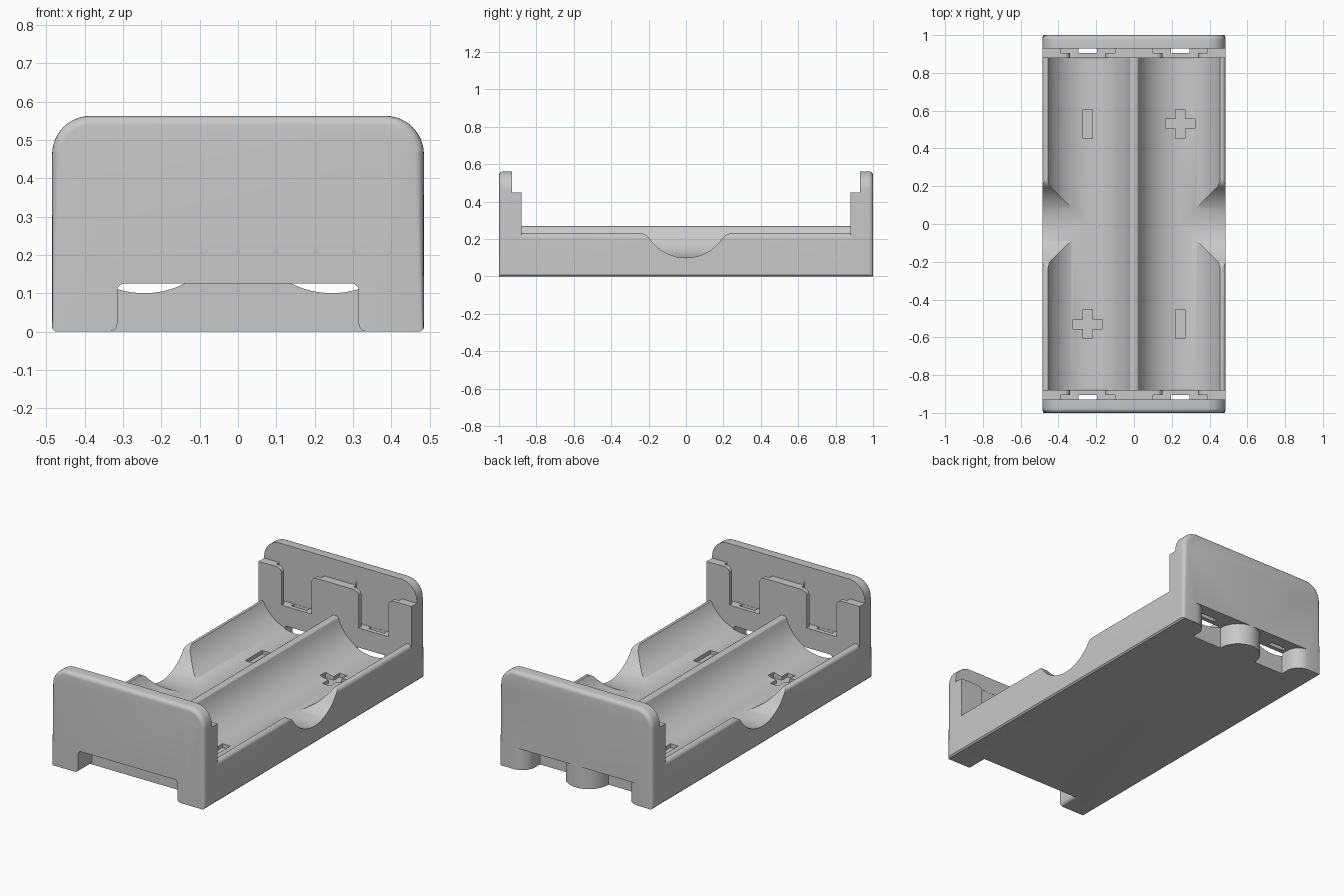
import bpy, bmesh, math

if "Cube" in bpy.data.objects:
    bpy.data.objects.remove(bpy.data.objects["Cube"])

grey = bpy.data.materials.new("light_grey")
grey.diffuse_color = (0.58, 0.58, 0.58, 1)
grey.use_nodes = True
grey.node_tree.nodes["Principled BSDF"].inputs["Base Color"].default_value = grey.diffuse_color


def arc(cx, cy, r, a0, a1, n=8):
    return [(cx + r * math.cos(math.radians(a0 + (a1 - a0) * i / n)),
             cy + r * math.sin(math.radians(a0 + (a1 - a0) * i / n))) for i in range(n + 1)]


def prism(name, pts, axis, lo, hi):
    """Extrude a 2D outline along an axis; outline is (y,z), (x,z) or (x,y)."""
    place = {"x": lambda p, t: (t, p[0], p[1]),
             "y": lambda p, t: (p[0], t, p[1]),
             "z": lambda p, t: (p[0], p[1], t)}[axis]
    bm = bmesh.new()
    a = [bm.verts.new(place(p, lo)) for p in pts]
    b = [bm.verts.new(place(p, hi)) for p in pts]
    n = len(pts)
    bm.faces.new(a[::-1])
    bm.faces.new(b)
    for i in range(n):
        j = (i + 1) % n
        bm.faces.new((a[i], a[j], b[j], b[i]))
    bm.normal_update()
    if bm.calc_volume(signed=True) < 0:
        bmesh.ops.reverse_faces(bm, faces=bm.faces[:])
    me = bpy.data.meshes.new(name)
    bm.to_mesh(me)
    bm.free()
    ob = bpy.data.objects.new(name, me)
    bpy.context.collection.objects.link(ob)
    me.materials.append(grey)
    return ob


def box(name, x0, x1, y0, y1, z0, z1):
    return prism(name, [(x0, y0), (x1, y0), (x1, y1), (x0, y1)], "z", z0, z1)


def combine(target, parts, op):
    for p in parts:
        m = target.modifiers.new("bool", "BOOLEAN")
        m.operation, m.solver, m.object = op, "EXACT", p
        bpy.context.view_layer.objects.active = target
        bpy.ops.object.modifier_apply(modifier=m.name)
        bpy.data.objects.remove(p)


W, R, CX, CZ = 0.485, 0.235, 0.245, 0.335

# Tray cross-section: two round channels, rounded rims and a centre ridge
a_rim = math.degrees(math.asin((0.23 - CZ) / R))
a_ridge = 180 - math.degrees(math.asin((0.252 - CZ) / R))
half = [(W - 0.008, 0), (W, 0.008)] + arc(W - 0.022, 0.208, 0.022, 0, 90, 6)
half += arc(CX, CZ, R, a_rim, a_ridge - 360, 36)
half += [(0.021, 0.262), (0.013, 0.268)]
tray = prism("battery_tray", half + [(0, 0.27)] + [(-x, z) for x, z in reversed(half)], "y", -0.9, 0.9)

# Finger scoops in both side rims
a_f = math.degrees(math.asin((0.17 - CZ) / 0.295))
fy = 0.295 * math.cos(math.radians(a_f))
right = arc(0, CZ, R, -90, a_f, 16) + arc(fy, 0.17, 0.06, 180 + a_f, 90, 8)[1:]
right += [(fy, 0.5)]
scoop = right + [(-y, z) for y, z in reversed(right[1:])]
combine(tray, [prism("scoop_cutter", scoop, "x", s * CX, s * 0.7) for s in (-1, 1)], "DIFFERENCE")

# End walls with rounded corners and a lower inner ledge
wall_half = [(W - 0.008, 0), (W, 0.008)] + arc(W - 0.1, 0.4625, 0.1, 0, 90, 12)
wall_pts = wall_half + [(-x, z) for x, z in reversed(wall_half)]
ledge_pts = [(W - 0.008, 0), (W, 0.008), (W, 0.45), (-W, 0.45), (-W, 0.008), (0.008 - W, 0)]
for s in (-1, 1):
    wall = prism("end_wall", wall_pts, "y", s * 0.93, s)
    bm = bmesh.new()
    bm.from_mesh(wall.data)
    edges = [e for e in bm.edges if all(abs(v.co.y - s) < 1e-4 for v in e.verts)
             and max(v.co.z for v in e.verts) > 0.01]
    bmesh.ops.bevel(bm, geom=edges, offset=0.024, segments=5, profile=0.5, affect="EDGES")
    bm.to_mesh(wall.data)
    bm.free()
    ledge = prism("ledge", ledge_pts, "y", s * 0.88, s * 0.94)
    combine(tray, [ledge, wall], "UNION")

# Contact slots: rounded opening in front, wider pocket behind, wire hole below
for s in (-1, 1):
    for c in (-CX, CX):
        side = [(0.095, 0.237)] + arc(0.125, 0.42, 0.03, 180, 90, 6) + [(0.125, 0.47)]
        opening = [(c + x, z) for x, z in side] + [(c - x, z) for x, z in reversed(side)]
        combine(tray, [
            prism("slot_cutter", opening, "y", s * 0.86, s * 0.91),
            box("pocket_cutter", c - 0.145, c + 0.145, min(s * 0.905, s * 0.931),
                max(s * 0.905, s * 0.931), 0.237, 0.47),
            box("hole_cutter", c - 0.05, c + 0.05, min(s * 0.905, s * 0.93),
                max(s * 0.905, s * 0.93), 0.1, 0.26)], "DIFFERENCE")

# Front wire recess: one straight notch with eased corners
nh = [(0.335, -0.05), (0.335, 0)] + arc(0.335, 0.02, 0.02, 270, 180, 5)[1:] + arc(0.297, 0.107, 0.018, 0, 90, 5)
notch = prism("notch_cutter", nh + [(-x, z) for x, z in reversed(nh)], "y", -1.05, -0.875)
combine(tray, [notch], "DIFFERENCE")

# Rear wire recesses: two curved notches around a half-round middle foot
rear = [(0.008, 1.05)] + arc(0, 0.88, 0.12, 86, 0, 14) + [(0.12, 0.875), (0.315, 0.875)]
rear += arc(0.395, 0.92, 0.08, 180, 90, 10) + [(0.395, 1.05)]
combine(tray, [prism("notch_cutter", [(s * x, y) for x, y in rear], "z", -0.05, 0.125)
               for s in (-1, 1)], "DIFFERENCE")

# Engraved polarity marks in the channel floors
b, t = 0.025, 0.077
plus = [(-b, -t), (b, -t), (b, -b), (t, -b), (t, b), (b, b), (b, t), (-b, t),
        (-b, b), (-t, b), (-t, -b), (-b, -b)]
minus = [(-b, -t), (b, -t), (b, t), (-b, t)]
for shape, x, y in ((minus, -CX, 0.53), (plus, CX, 0.53), (plus, -CX, -0.53), (minus, CX, -0.53)):
    combine(tray, [prism("mark_cutter", [(x + u, y + v) for u, v in shape], "z", 0.08, 0.2)], "DIFFERENCE")

bpy.ops.object.select_all(action="DESELECT")
tray.select_set(True)
bpy.context.view_layer.objects.active = tray
bpy.ops.object.shade_smooth_by_angle(angle=math.radians(30))
